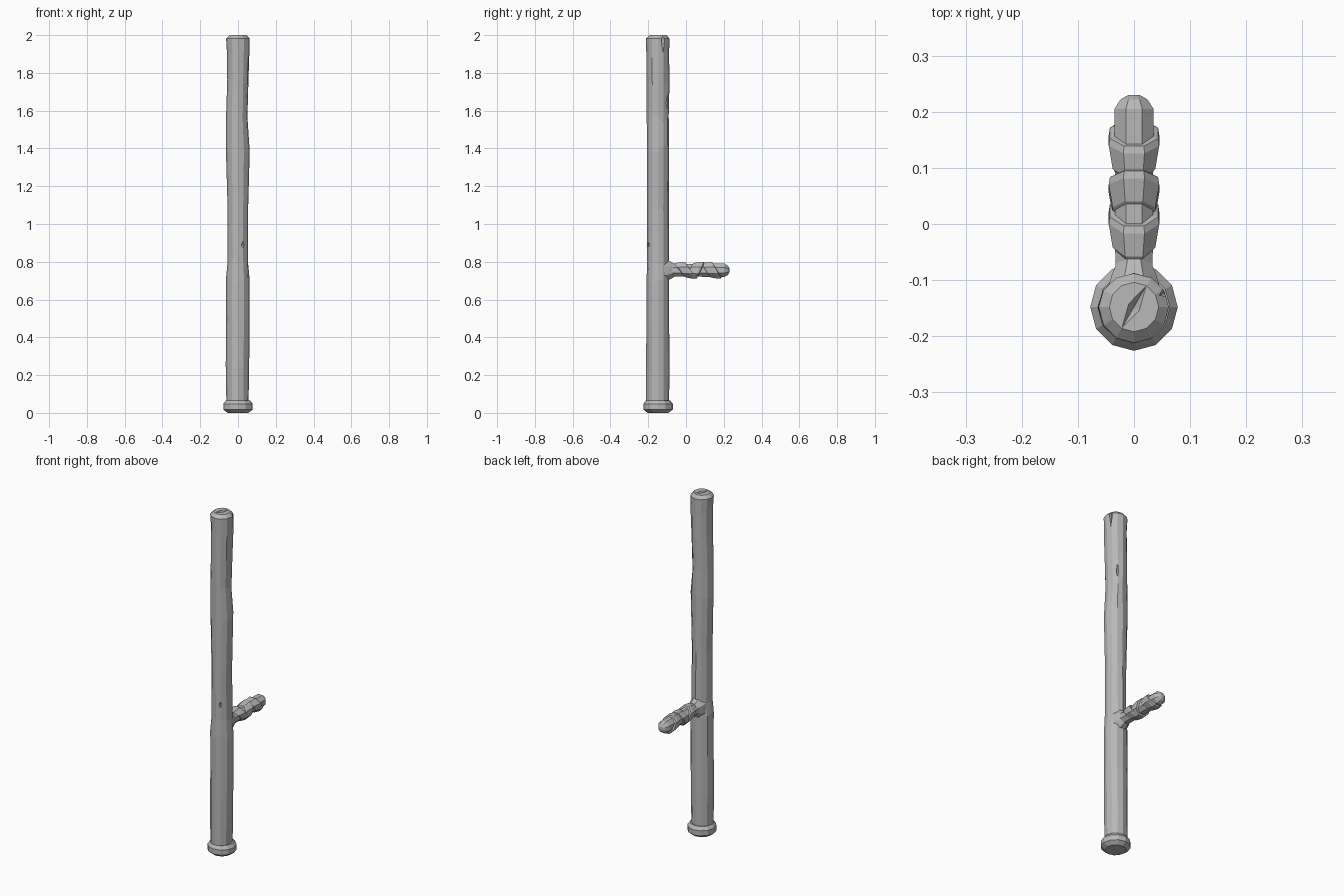
import bpy, bmesh, random
from math import sin, cos, pi
from mathutils import Vector

random.seed(4)
cube = bpy.data.objects.get("Cube")
if cube:
    bpy.data.objects.remove(cube, do_unlink=True)

grey = bpy.data.materials.new("plain grey")
grey.use_nodes = True
grey.diffuse_color = (0.48, 0.48, 0.48, 1)
grey.node_tree.nodes["Principled BSDF"].inputs["Base Color"].default_value = grey.diffuse_color

SHAFT_Y = -0.148
HANDLE_Z = 0.755


def loft(name, rings):
    """Flat-shaded closed skin through equal-sized rings of points."""
    bm = bmesh.new()
    loops = [[bm.verts.new(p) for p in ring] for ring in rings]
    n = len(loops[0])
    for a, b in zip(loops, loops[1:]):
        for i in range(n):
            j = (i + 1) % n
            bm.faces.new((a[i], a[j], b[j], b[i]))
    bm.faces.new(loops[0][::-1])
    bm.faces.new(loops[-1])
    bmesh.ops.recalc_face_normals(bm, faces=bm.faces)
    mesh = bpy.data.meshes.new(name)
    bm.to_mesh(mesh)
    bm.free()
    mesh.materials.append(grey)
    obj = bpy.data.objects.new(name, mesh)
    bpy.context.collection.objects.link(obj)
    return obj


def upright(z, left, right, front=0.064, back=0.06, wobble=0.0):
    """Twelve-sided level ring with its own reach in each direction."""
    ring = []
    for i in range(12):
        a = i * pi / 6
        c, s = cos(a), sin(a)
        k = 1 + random.uniform(-wobble, wobble)
        dz = random.uniform(-wobble, wobble)
        ring.append((c * k * (right if c > 0 else left),
                     SHAFT_Y + s * k * (back if s > 0 else front), z + dz))
    return ring


def sideways(y, r, tilt=0.0, flat=1.0):
    """Eight-sided ring around the side handle, optionally leaning."""
    k = r / cos(pi / 8)
    ring = []
    for i in range(8):
        a = (i + 0.5) * pi / 4
        ring.append((k * cos(a), y - tilt * sin(a), HANDLE_Z + k * flat * sin(a)))
    return ring


def carve(target, centre, size, turn):
    """Cut a diamond-shaped nick out of a part."""
    bm = bmesh.new()
    bmesh.ops.create_icosphere(bm, subdivisions=1, radius=1)
    bm.clear()
    pts = [Vector(d) * s for d, s in zip(((1, 0, 0), (0, 1, 0), (0, 0, 1)), size)]
    for p in pts:
        for sign in (1, -1):
            q = p * sign
            bm.verts.new((centre[0] + q.x * cos(turn) - q.y * sin(turn),
                          centre[1] + q.x * sin(turn) + q.y * cos(turn),
                          centre[2] + q.z))
    bmesh.ops.convex_hull(bm, input=bm.verts)
    bmesh.ops.recalc_face_normals(bm, faces=bm.faces)
    mesh = bpy.data.meshes.new("nick_cutter")
    bm.to_mesh(mesh)
    bm.free()
    mesh.materials.append(grey)
    cutter = bpy.data.objects.new("nick_cutter", mesh)
    cutter.hide_render = True
    bpy.context.collection.objects.link(cutter)
    mod = target.modifiers.new("nick", 'BOOLEAN')
    mod.operation, mod.solver, mod.object = 'DIFFERENCE', 'EXACT', cutter
    deps = bpy.context.evaluated_depsgraph_get()
    result = bpy.data.meshes.new_from_object(target.evaluated_get(deps))
    target.modifiers.clear()
    target.data = result
    bpy.data.objects.remove(cutter, do_unlink=True)


# Uneven shaft: height, then reach to -x, +x, front and back
stations = [
    (0.05, .062, .056, .064, .058), (0.25, .064, .058, .064, .060),
    (0.48, .063, .063, .062, .058), (0.70, .063, .063, .062, .058),
    (0.80, .056, .055, .058, .058), (1.08, .056, .054, .058, .056),
    (1.40, .064, .062, .058, .058), (1.56, .063, .049, .059, .056),
    (1.75, .058, .055, .060, .060), (1.90, .059, .061, .062, .058)]
rings = [upright(*s, wobble=0.02) for s in stations]
rings += [upright(1.982, .063, .062, .064, .060),
          upright(2.0, .044, .044, .044, .044)]
shaft = loft("shaft", rings)

# Nicks: cracked top, chipped rim, front notch, back gouge
carve(shaft, (0, SHAFT_Y, 2.0), (.043, .011, .018), pi / 3)
carve(shaft, (.055, -.122, 1.97), (.016, .009, .07), pi / 6)
carve(shaft, (.028, -.204, .89), (.012, .022, .022), pi / 6)
carve(shaft, (.033, -.092, 1.64), (.014, .02, .075), -pi / 6)

# Foot cap
loft("foot_cap", [upright(z, r, r, r, r) for z, r in
                  ((0, .055), (.018, .078), (.048, .078), (.066, .064))])

# Side handle with rounded end, and its flared root
loft("side_handle", [sideways(y, r) for y, r in
                     ((-.12, .033), (.205, .035), (.222, .024), (.23, .010))])
loft("handle_root", [sideways(y, r, flat=f) for y, r, f in
                     ((-.125, .050, 1.4), (-.092, .040, 1.3), (-.062, .028, 1.25))])

# Grip wraps: flared bands leaning alternately
for name, y, tilt in (("inner", -.005, .03), ("middle", .047, -.02), ("outer", .133, .025)):
    loft(name + "_grip_wrap", [sideways(y + dy, r, tilt) for dy, r in
                               ((-.032, .032), (-.025, .038), (.016, .045),
                                (.029, .043), (.033, .034))])
